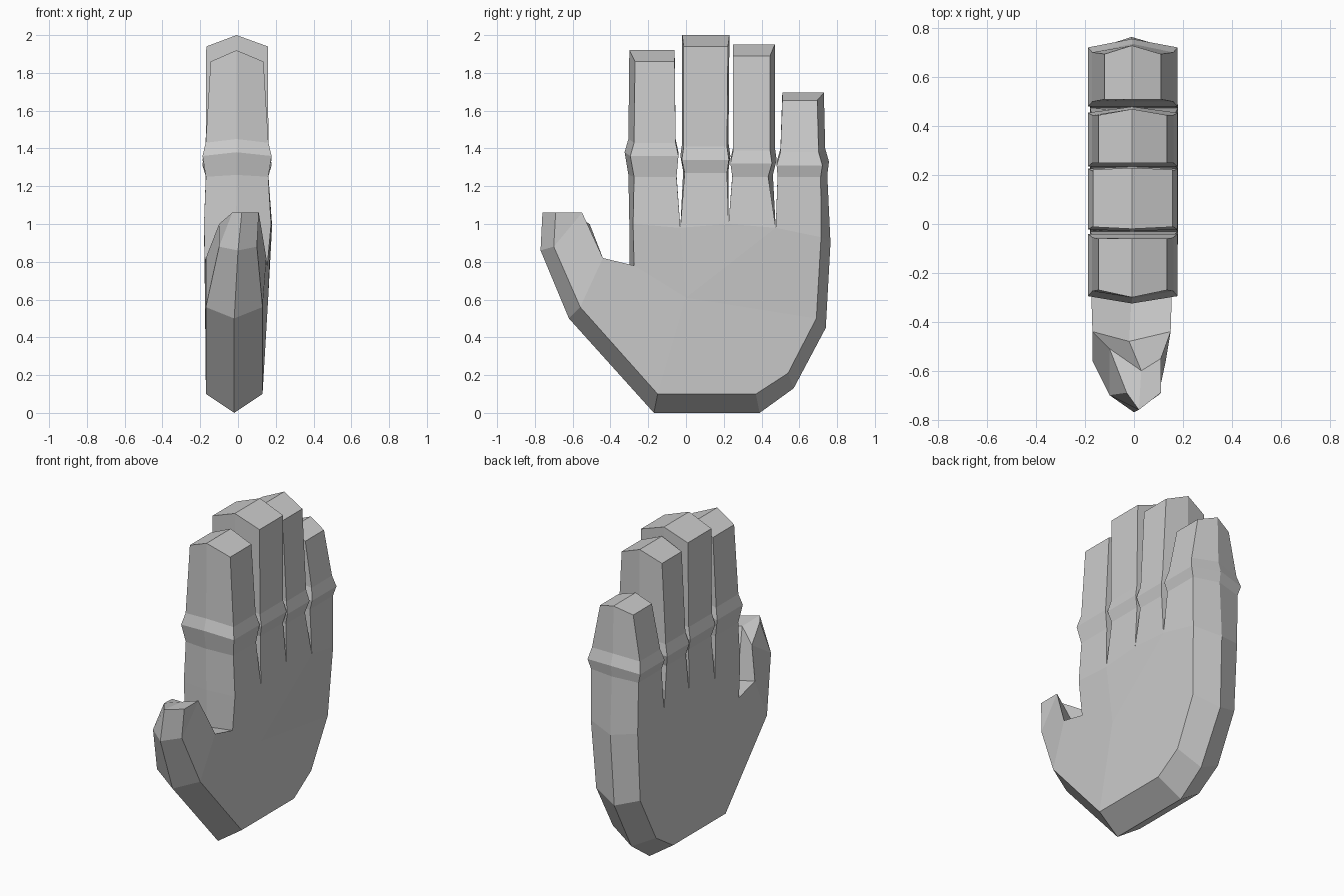
import bpy, bmesh

bm = bmesh.new()


def station(ym, zm, xm, yf, zf, xl, xr):
    """One cross-section stop: left face point, middle ridge point, right face point."""
    return [bm.verts.new(p) for p in ((xl, yf, zf), (xm, ym, zm), (xr, yf, zf))]


def bridge(a, b):
    """Two bevel faces between neighbouring stops."""
    for i in (0, 1):
        bm.faces.new((a[i], b[i], b[i + 1], a[i + 1]))


# palm and thumb outline, from little-finger base round to index base
outline = [station(*r) for r in (
    (.765, .90, -.01, .715, .93, -.165, .16),
    (.74, .45, -.02, .69, .50, -.165, .14),
    (.57, .13, -.02, .54, .21, -.17, .13),
    (.39, .00, -.02, .37, .10, -.17, .13),
    (-.17, .00, -.02, -.15, .10, -.17, .13),
    (-.62, .50, -.02, -.56, .56, -.17, .13),
    (-.77, .86, .00, -.70, .88, -.10, .10),
    (-.76, 1.06, .02, -.69, 1.06, -.03, .11),
    (-.60, 1.05, .03, -.55, 1.06, -.10, .11),
    (-.48, .77, -.02, -.44, .82, -.17, .15),
    (-.30, .77, -.01, -.275, .78, -.175, .155),
    (-.30, 1.0, -.01, -.28, 1.0, -.18, .175))]
outline[8][0].co = (-.10, -.51, 1.0)
for a, b in zip(outline, outline[1:]):
    bridge(a, b)

# roots of the gaps between fingers
gaps = [station(y, z, -.01, y, z, -.18, .18)
        for y, z in ((-.03, .98), (.225, 1.0), (.475, .98))]
roots = [outline[11]] + gaps + [outline[0]]

# broad faces of palm and thumb
for s, x in ((0, -.175), (2, .16)):
    o = [st[s] for st in outline]
    r = [st[s] for st in roots]
    c = bm.verts.new((x, 0, .61))
    for loop in ((r[0], r[1], c, o[10]), (r[1], r[2], c), (r[2], r[3], c),
                 (r[3], r[4], o[1], c),
                 (c, o[1], o[2], o[3], o[4]), (c, o[4], o[5], o[9], o[10]),
                 (o[5], o[6], o[8], o[9]), (o[6], o[7], o[8])):
        bm.faces.new(loop)
# (the thumb tip is closed by its outline bridge)

# fingers: near/far edge insets, tip half width, tip rise, rings of (z, near y, far y)
fingers = (
    (.03, .00, .14, .06, ((1.25, -.305, -.05), (1.36, -.325, -.04), (1.43, -.305, -.055), (1.86, -.30, -.06))),
    (.008, .008, .163, .06, ((1.27, -.015, .225), (1.34, -.03, .235), (1.41, -.02, .225), (1.94, -.02, .23))),
    (.00, .025, .14, .06, ((1.25, .245, .46), (1.32, .235, .48), (1.39, .25, .47), (1.89, .25, .47))),
    (.00, .035, .115, .04, ((1.25, .485, .748), (1.31, .48, .757), (1.38, .50, .737), (1.655, .51, .73))))
for k, (ia, ib, tip, rise, rings) in enumerate(fingers):
    a, b = roots[k], roots[k + 1]
    for (z, ya, yb), w, up in zip(rings, (.165, .183, .166, tip), (.01, .02, .02, rise)):
        na = station(ya, z + up, -.008, ya + ia, z, -w - .005, w - .005)
        nb = station(yb, z + up, -.008, yb - ib, z, -w - .005, w - .005)
        bridge(a, na)
        bridge(b, nb)
        for s in (0, 2):
            bm.faces.new((a[s], b[s], nb[s], na[s]))
        a, b = na, nb
    bridge(a, b)  # peaked fingertip

bmesh.ops.recalc_face_normals(bm, faces=bm.faces)
mesh = bpy.data.meshes.new("hand")
bm.to_mesh(mesh)
bm.free()
hand = bpy.data.objects.new("hand", mesh)
bpy.context.collection.objects.link(hand)
